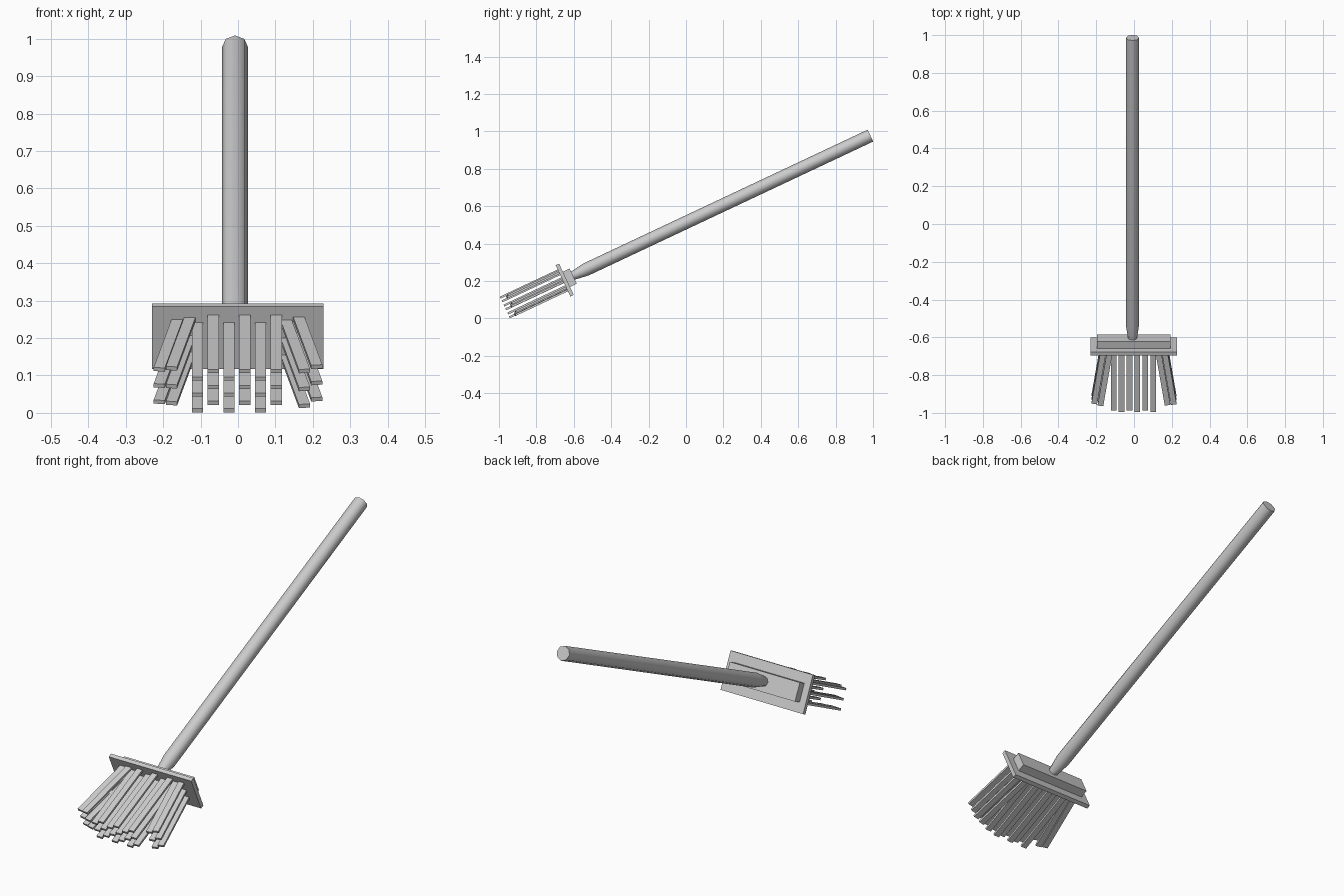
import bpy, bmesh
from math import radians, sin, cos, pi
from mathutils import Matrix, Vector

if "Cube" in bpy.data.objects:
    bpy.data.objects.remove(bpy.data.objects["Cube"])

# Broom frame: local y runs along the handle, local z is across the bristle rows
TILT = Matrix.Translation((0, -0.6485, 0.205)) @ Matrix.Rotation(radians(25.2), 4, 'X')


def finish(bm, name):
    bmesh.ops.recalc_face_normals(bm, faces=bm.faces)
    bm.transform(TILT)
    me = bpy.data.meshes.new(name)
    bm.to_mesh(me)
    bm.free()
    ob = bpy.data.objects.new(name, me)
    bpy.context.collection.objects.link(ob)
    return ob


def add_box(bm, center, size, turn=Matrix()):
    m = turn @ Matrix.Translation(center) @ Matrix.Diagonal((*size, 1))
    bmesh.ops.create_cube(bm, size=1, matrix=m)


def box(name, center, size):
    bm = bmesh.new()
    add_box(bm, center, size)
    return finish(bm, name)


# Head: thin plate with a narrower block behind it
box("head_plate", (-0.001, 0, 0), (0.458, 0.02, 0.185))
box("head_block", (-0.002, 0.03, 0), (0.389, 0.04, 0.09))

# Handle: eight-sided smooth pole, tapered at the head
bm = bmesh.new()
rings = []
for y, r in ((0.045, 0.023), (0.127, 0.035), (1.808, 0.035)):
    rings.append([bm.verts.new((-0.008 + r * sin(i * pi / 4), y, 0.003 + r * cos(i * pi / 4)))
                  for i in range(8)])
for a, b in zip(rings, rings[1:]):
    for i in range(8):
        j = (i + 1) % 8
        bm.faces.new((a[i], a[j], b[j], b[i]))
bm.faces.new(rings[0])
bm.faces.new(rings[-1])
handle = finish(bm, "handle")
bpy.context.view_layer.objects.active = handle
handle.select_set(True)
bpy.ops.object.shade_smooth_by_angle(angle=radians(60))


# Bristles: flat strips in columns, each column stacked in rows
def add_column(bm, x, rows, length, splay=0):
    turn = Matrix.Translation((x, -0.005, 0)) @ Matrix.Rotation(radians(splay), 4, 'Z')
    for z in rows:
        add_box(bm, (0, -length / 2, z), (0.03, length, 0.011), turn)


bm = bmesh.new()
for i in range(6):
    shift = 0.022 * (i % 2)
    add_column(bm, -0.108 + 0.042 * i, [v + shift for v in (0.04, -0.007, -0.054)], 0.347)
finish(bm, "middle_bristles")

bm = bmesh.new()
for side, drop in ((-1, 0), (1, -0.008)):
    add_column(bm, side * 0.128, [v + drop for v in (0.055, 0.002, -0.048)], 0.318, side * 9)
    add_column(bm, side * 0.162, [v - drop for v in (0.048, 0.0, -0.048)], 0.31, side * 9)
finish(bm, "splayed_bristles")
